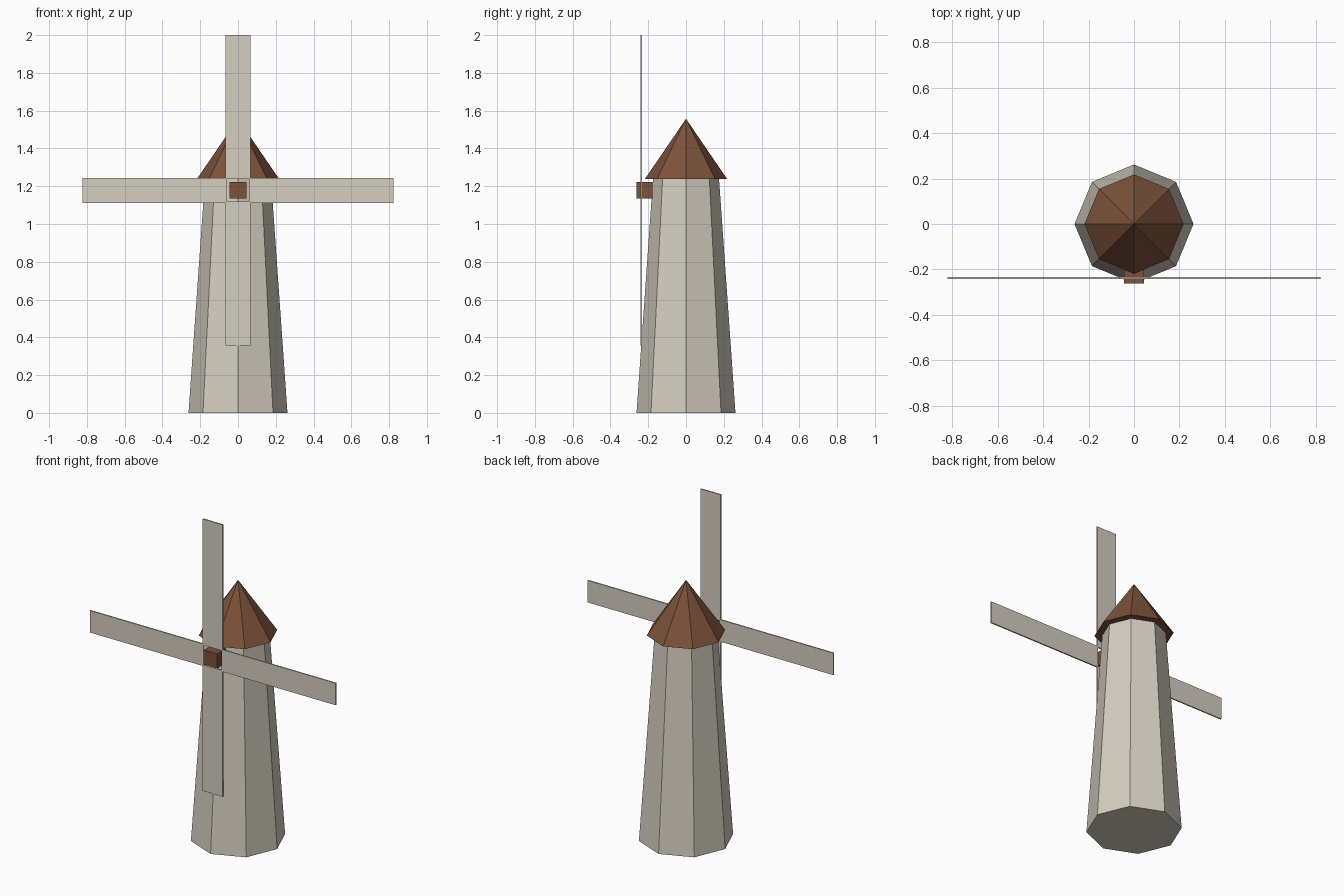
import bpy
import math

cube = bpy.data.objects.get("Cube")
if cube:
    bpy.data.objects.remove(cube, do_unlink=True)


def make_material(name, rgb):
    mat = bpy.data.materials.new(name)
    mat.use_nodes = True
    color = (*rgb, 1.0)
    mat.diffuse_color = color
    mat.node_tree.nodes["Principled BSDF"].inputs["Base Color"].default_value = color
    return mat


plaster = make_material("pale plaster", (0.66, 0.62, 0.53))
wood = make_material("brown wood", (0.20, 0.085, 0.042))


def finish(name, mat):
    obj = bpy.context.object
    obj.name = name
    obj.data.materials.append(mat)
    return obj


def add_octagon(name, r_bottom, r_top, z_bottom, z_top, mat):
    # Octagonal frustum with corners on the x and y axes
    bpy.ops.mesh.primitive_cone_add(
        vertices=8, radius1=r_bottom, radius2=r_top, depth=z_top - z_bottom,
        location=(0, 0, (z_bottom + z_top) / 2))
    return finish(name, mat)


def add_box(name, size, location, mat, turn=0.0):
    bpy.ops.mesh.primitive_cube_add(size=1, location=location, rotation=(0, turn, 0))
    obj = finish(name, mat)
    obj.scale = size
    return obj


# Tower and pointed roof
add_octagon("tower", 0.262, 0.175, 0.0, 1.238, plaster)
add_octagon("roof", 0.218, 0.0, 1.238, 1.557, wood)

# Hub block on the front of the tower
HUB_Z = 1.178
add_box("hub", (0.09, 0.086, 0.087), (0, -0.22, HUB_Z), wood)

# Four sails around the hub, leaving a small opening in the middle
INNER, OUTER = 0.06, 0.822
reach = (INNER + OUTER) / 2
for i, name in enumerate(("top", "left", "bottom", "right")):
    angle = i * math.pi / 2
    add_box(name + "_sail", (0.133, 0.008, OUTER - INNER),
            (reach * math.sin(angle), -0.238, HUB_Z + reach * math.cos(angle)),
            plaster, angle)
